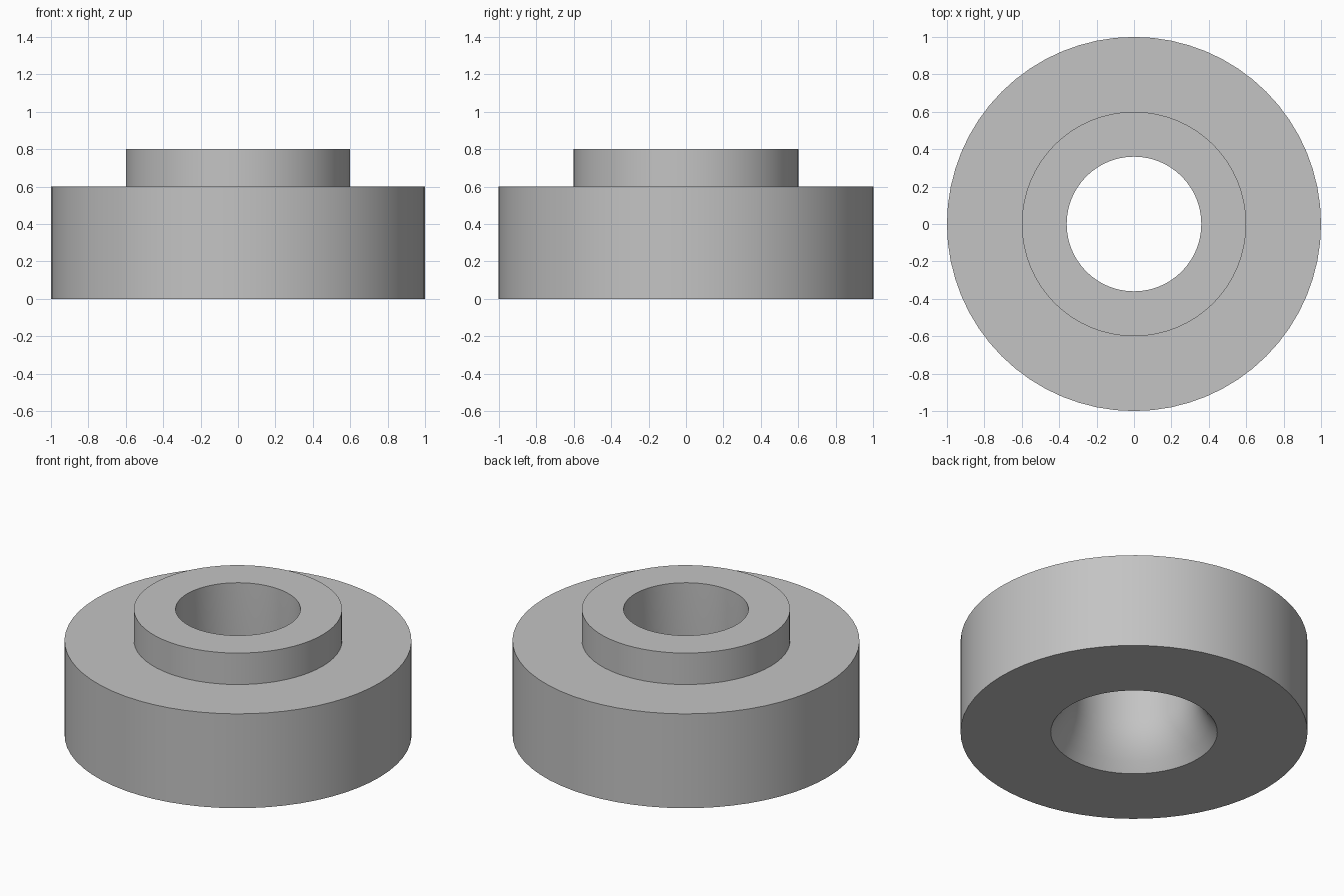
import bpy
import bmesh
import math

SEGMENTS = 64

cube = bpy.data.objects.get("Cube")
if cube:
    bpy.data.objects.remove(cube, do_unlink=True)


def make_material(name, color):
    mat = bpy.data.materials.new(name)
    mat.use_nodes = True
    mat.diffuse_color = color
    mat.node_tree.nodes["Principled BSDF"].inputs["Base Color"].default_value = color
    return mat


def lathe(name, profile, mat):
    """Revolve a closed (radius, height) profile around the z axis."""
    bm = bmesh.new()
    rings = []
    for r, z in profile:
        rings.append([bm.verts.new((r * math.cos(a), r * math.sin(a), z))
                      for a in (2 * math.pi * i / SEGMENTS for i in range(SEGMENTS))])
    for k, low in enumerate(rings):
        high = rings[(k + 1) % len(rings)]
        for i in range(SEGMENTS):
            j = (i + 1) % SEGMENTS
            bm.faces.new((low[i], low[j], high[j], high[i]))
    bmesh.ops.recalc_face_normals(bm, faces=bm.faces)
    mesh = bpy.data.meshes.new(name)
    bm.to_mesh(mesh)
    bm.free()
    mesh.materials.append(mat)
    obj = bpy.data.objects.new(name, mesh)
    bpy.context.collection.objects.link(obj)
    bpy.ops.object.select_all(action="DESELECT")
    obj.select_set(True)
    bpy.context.view_layer.objects.active = obj
    bpy.ops.object.shade_smooth_by_angle(angle=math.radians(30))
    return obj


grey = make_material("plain grey", (0.55, 0.55, 0.55, 1))

# Wide base disc with a raised collar
outside = [(1, 0), (1, 0.6), (0.6, 0.6), (0.6, 0.8)]

# Straight bore that flares out towards the bottom opening
bore, mouth, flare_height, steps = 0.36, 0.48, 0.3, 5
inside = [(bore, 0.8)]
for s in range(steps + 1):
    t = s / steps
    inside.append((bore + (mouth - bore) * t * t, flare_height * (1 - t)))

lathe("flanged_bushing", outside + inside, grey)
